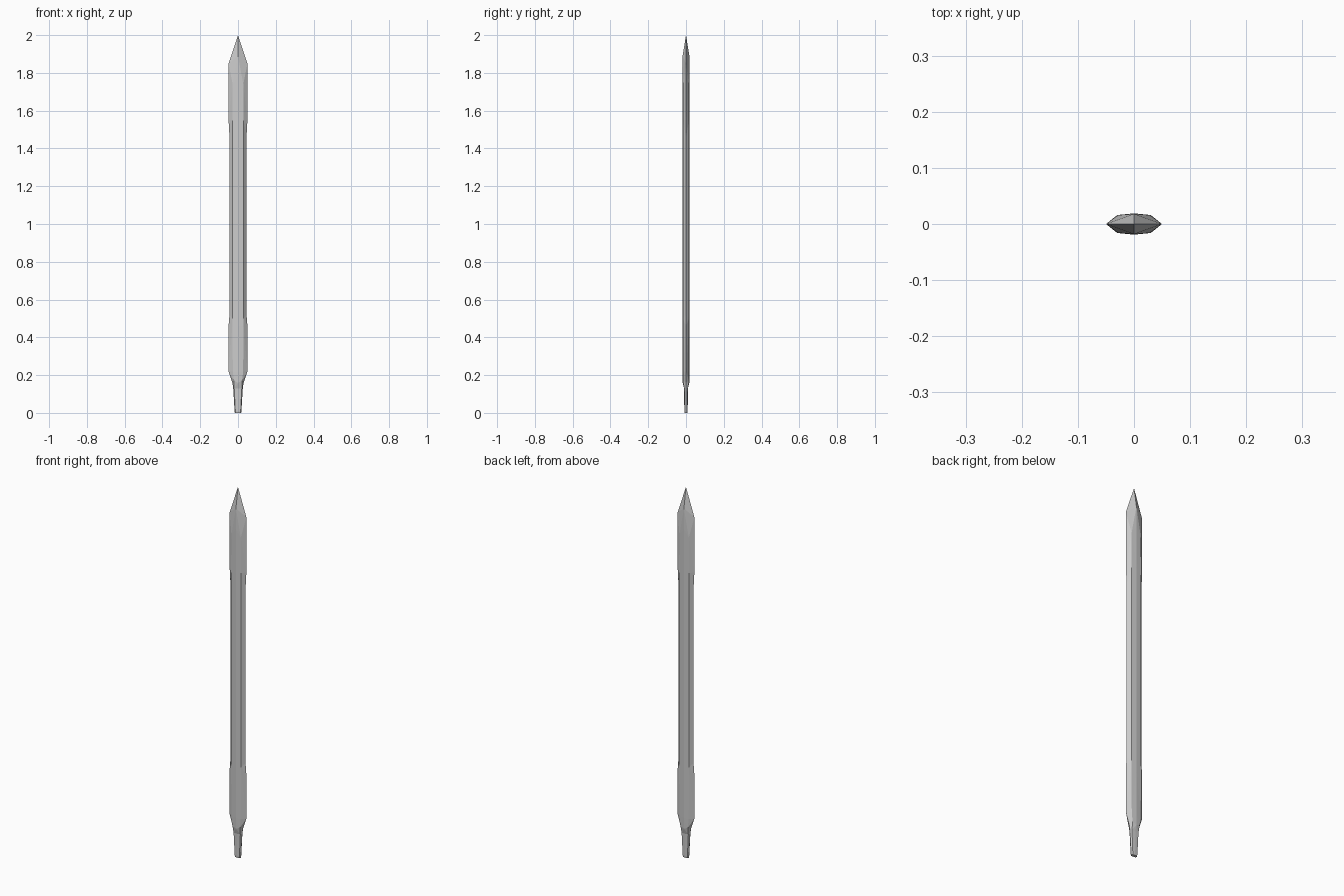
import bpy, bmesh

# Each station: edge (x, z), shoulder (x, y, z), centre ridge (y, z)
stations = [
    ((0.017, 0.0),  (0.013, 0.007, 0.0),  (0.008, 0.0)),    # tang end
    ((0.018, 0.01), (0.014, 0.008, 0.01), (0.009, 0.01)),
    ((0.026, 0.14), (0.020, 0.009, 0.13), (0.010, 0.13)),   # tang top
    ((0.030, 0.16), (0.022, 0.016, 0.17), (0.018, 0.16)),
    ((0.050, 0.22), (0.027, 0.016, 0.22), (0.019, 0.22)),   # blade base
    ((0.050, 0.46), (0.030, 0.016, 0.46), (0.019, 0.46)),
    ((0.045, 0.52), (0.030, 0.016, 0.50), (0.019, 0.50)),   # narrow middle
    ((0.045, 1.46), (0.030, 0.016, 1.46), (0.019, 1.46)),
    ((0.050, 1.55), (0.030, 0.016, 1.55), (0.019, 1.55)),
    ((0.050, 1.85), (0.028, 0.016, 1.74), (0.019, 1.78)),   # wide head
    ((0.050, 1.85), (0.000, 0.018, 1.89), (0.018, 1.89)),   # point facets start
    ((0.000, 2.0),  (0.000, 0.000, 2.0),  (0.000, 2.0)),    # point
]


def ring(edge, shoulder, ridge):
    (ex, ez), (sx, sy, sz), (ry, rz) = edge, shoulder, ridge
    return [(ex, 0, ez), (sx, sy, sz), (0, ry, rz), (-sx, sy, sz),
            (-ex, 0, ez), (-sx, -sy, sz), (0, -ry, rz), (sx, -sy, sz)]


# Loft the stations into a faceted blade
bm = bmesh.new()
rings = [[bm.verts.new(p) for p in ring(*s)] for s in stations]
bm.faces.new(rings[0][::-1])
for low, high in zip(rings, rings[1:]):
    for i in range(8):
        j = (i + 1) % 8
        bm.faces.new((low[i], low[j], high[j], high[i]))
bmesh.ops.remove_doubles(bm, verts=bm.verts, dist=0.0002)
bmesh.ops.triangulate(bm, faces=[f for f in bm.faces if len(f.verts) == 4])
bmesh.ops.recalc_face_normals(bm, faces=bm.faces)

mesh = bpy.data.meshes.new("blade")
bm.to_mesh(mesh)
bm.free()
blade = bpy.data.objects.new("blade", mesh)
bpy.context.collection.objects.link(blade)
